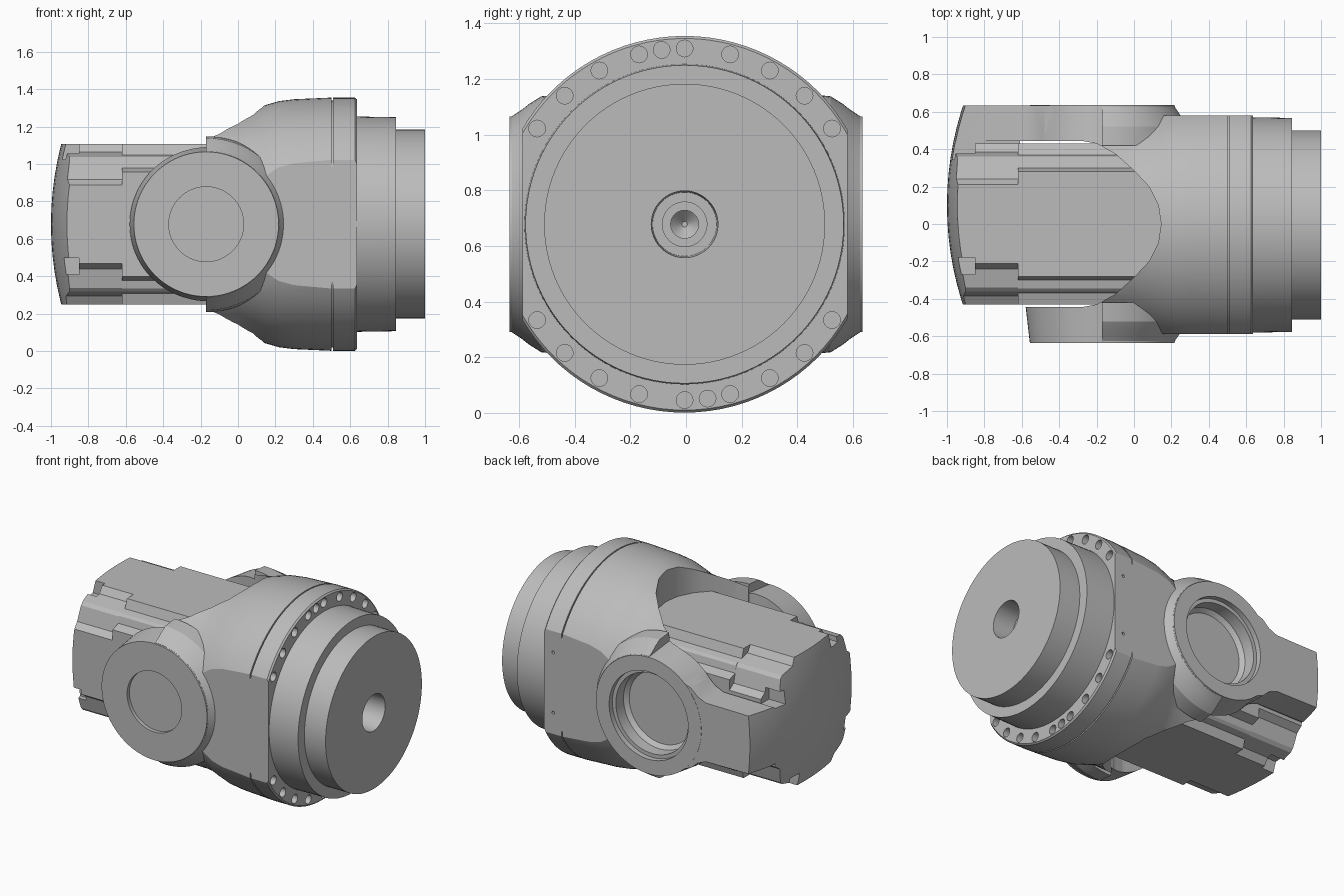
import bpy, bmesh
from math import sin, cos, pi, radians
from mathutils import Vector

cube = bpy.data.objects.get("Cube")
if cube:
    bpy.data.objects.remove(cube, do_unlink=True)

CY, CZ = -0.005, 0.678      # main axis
HX = -0.17                  # cross axis of the hubs

grey = bpy.data.materials.new("cast_grey")
grey.use_nodes = True
grey.diffuse_color = (0.5, 0.5, 0.5, 1)
grey.node_tree.nodes["Principled BSDF"].inputs["Base Color"].default_value = (0.5, 0.5, 0.5, 1)


def finish(name, bm):
    bmesh.ops.recalc_face_normals(bm, faces=bm.faces)
    mesh = bpy.data.meshes.new(name)
    bm.to_mesh(mesh)
    bm.free()
    mesh.materials.append(grey)
    obj = bpy.data.objects.new(name, mesh)
    bpy.context.collection.objects.link(obj)
    return obj


def loft(name, rings):
    bm = bmesh.new()
    rows = [[bm.verts.new(p) for p in ring] for ring in rings]
    for a, b in zip(rows, rows[1:]):
        for i in range(len(a)):
            j = (i + 1) % len(a)
            bm.faces.new((a[i], a[j], b[j], b[i]))
    bm.faces.new(rows[0])
    bm.faces.new(rows[-1])
    return finish(name, bm)


def place(axis, t, u, v):
    return {"X": (t, u, v), "Y": (u, t, v), "Z": (u, v, t)}[axis]


def lathe(name, profile, axis="X", centre=(CY, CZ), n=96):
    """Turn (position, radius) pairs around an axis."""
    u, v = centre
    return loft(name, [[place(axis, t, u + r * cos(2 * pi * i / n), v + r * sin(2 * pi * i / n))
                        for i in range(n)] for t, r in profile])


def prism(name, outline, axis, lo, hi):
    return loft(name, [[place(axis, t, u, v) for u, v in outline] for t in (lo, hi)])


def box(name, x0, x1, y0, y1, z0, z1):
    return prism(name, [(x0, y0), (x1, y0), (x1, y1), (x0, y1)], "Z", z0, z1)


def combine(obj, operation, tools):
    """Apply booleans and throw the tools away."""
    for tool in tools:
        mod = obj.modifiers.new("cut", "BOOLEAN")
        mod.operation, mod.object, mod.solver = operation, tool, "EXACT"
    bpy.context.view_layer.update()
    graph = bpy.context.evaluated_depsgraph_get()
    mesh = bpy.data.meshes.new_from_object(obj.evaluated_get(graph))
    obj.modifiers.clear()
    obj.data = mesh
    for tool in tools:
        bpy.data.objects.remove(tool, do_unlink=True)


def cap_ball():
    bm = bmesh.new()
    bmesh.ops.create_uvsphere(bm, u_segments=128, v_segments=64, radius=1.7)
    bmesh.ops.translate(bm, verts=bm.verts, vec=Vector((0.7, 0.1, CZ)))
    return finish("cap_ball", bm)


# Yoke housing with bolted flange, flattened on both sides
yoke = lathe("yoke_housing", [(-0.17, 0.61), (0, 0.605), (0.08, 0.615), (0.15, 0.638),
                              (0.22, 0.658), (0.3, 0.668), (0.5, 0.677), (0.5, 0.66),
                              (0.508, 0.66), (0.508, 0.677), (0.625, 0.677), (0.635, 0.668)])
combine(yoke, "INTERSECT", [box("flats", -1, 1, -0.588, 0.58, -1, 2)])

# Side hubs, flared where they run into the housing
parts = []
for s in (-1, 1):
    parts.append(lathe("hub", [(s * 0.42, 0.412), (s * 0.635, 0.387)], "Y", (HX, CZ)))
    flare = lathe("flare", [(s * 0.42, 0.47), (s * 0.52, 0.46), (s * 0.565, 0.432),
                            (s * 0.59, 0.412), (s * 0.625, 0.389)], "Y", (HX, CZ))
    combine(flare, "INTERSECT", [box("half", HX, 1, -1, 1, -1, 2)])
    parts.append(flare)

# Arm running from the rear hub to the motor end
edge = [(-0.3, 0.33), (-0.48, 0.265), (-0.53, 0.22), (-0.59, 0.195), (-1.1, 0.19)]
outline = [(x, CZ + z) for x, z in edge] + [(x, CZ - z) for x, z in reversed(edge)]
parts.append(prism("arm", outline, "Y", 0.43, 0.634))
combine(yoke, "UNION", parts)

# Mouth for the motor, hub recesses, flange holes
mouth = [(0.145, 0), (0.13, 0.1), (0.08, 0.2), (0, 0.285), (-0.1, 0.375),
         (-0.2, 0.43), (-0.28, 0.445), (-2, 0.445)]
mouth += [(x, -y) for x, y in reversed(mouth[1:])]
cutters = [
    prism("mouth", mouth, "Z", -1, 3),
    lathe("rear_recess", [(0.7, 0.29), (0.6, 0.29), (0.6, 0.265), (0.52, 0.265),
                          (0.495, 0.24)], "Y", (HX, CZ)),
    lathe("front_recess", [(-0.7, 0.2), (-0.61, 0.2)], "Y", (HX, CZ)),
]
angles = [0, 180]
for a in (15, 29, 43, 57):
    angles += [a, -a, 180 - a, 180 + a]
angles += [-7.5, 172.5]
for a in angles:
    at = (CY + 0.632 * sin(radians(a)), CZ + 0.632 * cos(radians(a)))
    cutters.append(lathe("bolt_hole", [(0.58, 0.03), (0.7, 0.03)], "X", at, 20))
for dz in (-0.2, 0.2):
    cutters.append(lathe("pin_hole", [(0.55, 0.01), (0.7, 0.01)], "Y", (0.57, CZ + dz), 12))
combine(yoke, "DIFFERENCE", cutters)
combine(yoke, "INTERSECT", [cap_ball()])

# Stepped output hub with a central bore
output = lathe("output_hub", [(0.55, 0.577), (0.845, 0.572), (0.845, 0.505), (1, 0.505),
                              (1, 0.12), (0.85, 0.115), (0.85, 0.08), (0.72, 0.08),
                              (0.72, 0.05), (0.68, 0.05), (0.64, 0.01)])


# Motor: square section with stepped corners
def quarter_turns(points):
    result = []
    for _ in range(4):
        result += points
        points = [(-v, u) for u, v in points]
    return result


def motor_block(name, corner, x0, x1):
    half = corner + [(v, u) for u, v in reversed(corner)]
    return prism(name, [(u, CZ + v) for u, v in quarter_turns(half)], "X", x0, x1)


front_block = motor_block("motor_front", [(0.43, 0.28), (0.37, 0.3), (0.36, 0.345)], -0.62, 0.25)
rear_block = motor_block("motor_rear", [(0.43, 0.21), (0.385, 0.24), (0.36, 0.34)], -1.1, -0.61)
combine(rear_block, "UNION", [box("bridge", -1.1, -0.61, 0.3, 0.45, CZ - 0.185, CZ + 0.185)])
combine(rear_block, "DIFFERENCE",
        [box("notch", -1.2, -0.85, u - 0.045, u + 0.045, CZ + v - 0.045, CZ + v + 0.045)
         for u, v in quarter_turns([(-0.225, 0.39)])])
combine(rear_block, "INTERSECT", [cap_ball()])

# Smooth shading with sharp edges kept
for obj in (yoke, output, front_block, rear_block):
    bpy.ops.object.select_all(action="DESELECT")
    obj.select_set(True)
    bpy.context.view_layer.objects.active = obj
    bpy.ops.object.shade_smooth_by_angle(angle=radians(25))
